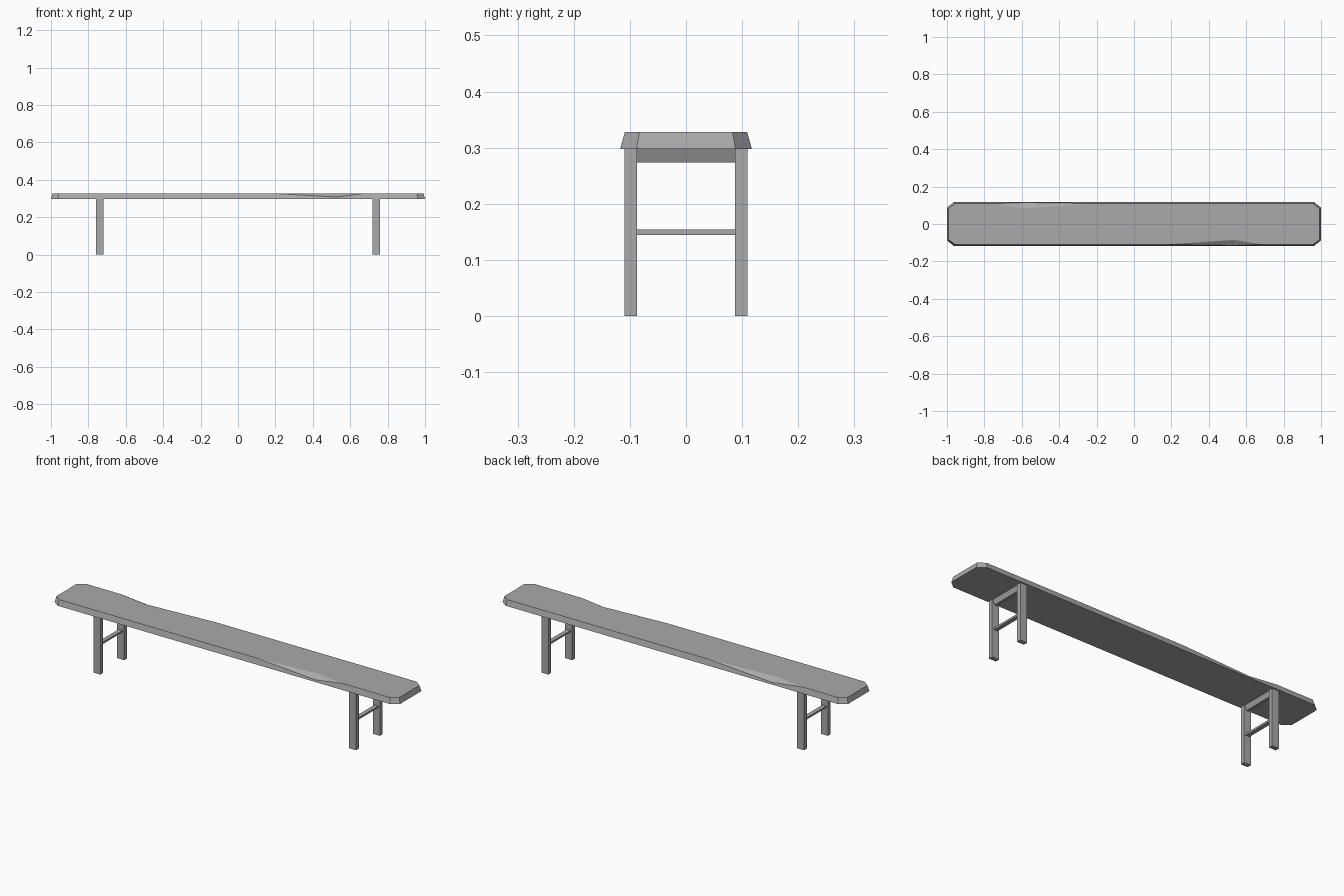
import bpy
import bmesh

cube = bpy.data.objects.get("Cube")
if cube:
    bpy.data.objects.remove(cube, do_unlink=True)

grey = bpy.data.materials.new("plain_grey")
grey.use_nodes = True
colour = (0.4, 0.4, 0.4, 1)
grey.diffuse_color = colour
grey.node_tree.nodes["Principled BSDF"].inputs["Base Color"].default_value = colour

SEAT_LOW, SEAT_TOP = 0.298, 0.328


def finish(name, bm):
    bmesh.ops.recalc_face_normals(bm, faces=bm.faces[:])
    mesh = bpy.data.meshes.new(name)
    bm.to_mesh(mesh)
    bm.free()
    mesh.materials.append(grey)
    obj = bpy.data.objects.new(name, mesh)
    bpy.context.collection.objects.link(obj)
    return obj


def bar(name, centre, size, taper=1.0):
    """Box whose lower face is narrowed along x by taper."""
    bm = bmesh.new()
    bmesh.ops.create_cube(bm, size=1)
    for v in bm.verts:
        if v.co.z < 0:
            v.co.x *= taper
        v.co = [c + s * p for c, s, p in zip(centre, size, v.co)]
    return finish(name, bm)


def outline(x, y, cut_x, cut_y):
    """Clipped-corner rectangle, counter-clockwise from the front edge."""
    return [(-cut_x, -y), (cut_x, -y), (x, -cut_y), (x, cut_y),
            (cut_x, y), (-cut_x, y), (-x, cut_y), (-x, -cut_y)]


# Worn seat plank: each long edge has one chip (start, apex, end, side point)
chips = {
    0: ((0.18, -0.109), (0.54, -0.085), (0.68, -0.109), (0.53, -0.1145, 0.308)),
    4: ((-0.2, 0.109), (-0.6, 0.083), (-0.75, 0.109), (-0.58, 0.1145, 0.308)),
}
bm = bmesh.new()
low = [bm.verts.new((x, y, SEAT_LOW)) for x, y in outline(1, 0.117, 0.963, 0.088)]
top = [bm.verts.new((x, y, SEAT_TOP)) for x, y in outline(0.992, 0.109, 0.957, 0.083)]
rim = []
for i in range(8):
    j = (i + 1) % 8
    rim.append(top[i])
    if i in chips:
        start, apex, end = [bm.verts.new((*p, SEAT_TOP)) for p in chips[i][:3]]
        side = bm.verts.new(chips[i][3])
        rim += [start, apex, end]
        bm.faces.new((start, side, apex))
        bm.faces.new((apex, side, end))
        bm.faces.new((low[i], low[j], top[j], end, side, start, top[i]))
    else:
        bm.faces.new((low[i], low[j], top[j], top[i]))
bm.faces.new(rim)
bm.faces.new(low[::-1])
finish("seat", bm)

# Two trestles: a pair of legs joined by a tapered top rail and a thin stretcher
for side, x in (("right", -0.74), ("left", 0.74)):
    for end, y in (("front", -0.0985), ("back", 0.0985)):
        bar(f"{end}_{side}_leg", (x, y, SEAT_LOW / 2), (0.04, 0.023, SEAT_LOW))
    bar(f"{side}_top_rail", (x, 0, 0.286), (0.034, 0.174, 0.024), 0.4)
    bar(f"{side}_stretcher", (x, 0, 0.149), (0.022, 0.174, 0.01))
